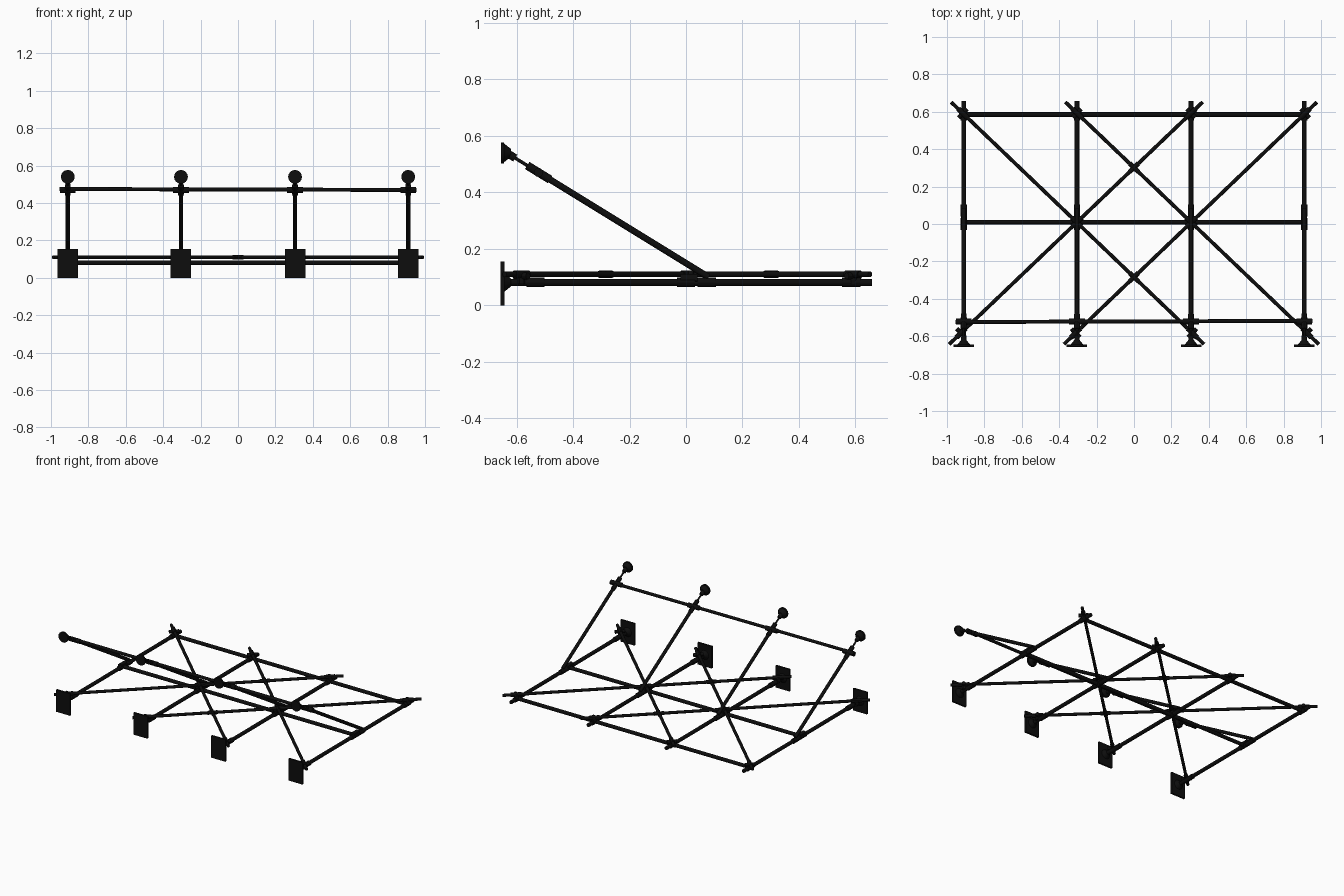
import bpy
from mathutils import Vector

cube = bpy.data.objects.get("Cube")
if cube:
    bpy.data.objects.remove(cube)

# One matt black paint for the whole frame
black = bpy.data.materials.new("black_steel")
black.use_nodes = True
black.diffuse_color = (0.004, 0.004, 0.004, 1)
black.node_tree.nodes["Principled BSDF"].inputs["Base Color"].default_value = (0.004, 0.004, 0.004, 1)


def finish(name):
    obj = bpy.context.object
    obj.name = name
    obj.data.materials.append(black)
    return obj


def tube(name, a, b, r, r_end=None, sides=16):
    """Round bar or cone from a to b."""
    a, b = Vector(a), Vector(b)
    d = b - a
    bpy.ops.mesh.primitive_cone_add(vertices=sides, radius1=r, radius2=r if r_end is None else r_end,
                                    depth=d.length, location=(a + b) / 2,
                                    rotation=d.to_track_quat('Z', 'Y').to_euler())
    bpy.ops.object.shade_smooth_by_angle()
    return finish(name)


def sleeve(name, centre, direction, length=0.065, r=0.017):
    c, d = Vector(centre), Vector(direction).normalized() * length / 2
    return tube(name, c - d, c + d, r, sides=12)


def box(name, centre, size):
    bpy.ops.mesh.primitive_cube_add(size=1, location=centre)
    obj = bpy.context.object
    obj.scale = size
    bpy.ops.object.transform_apply(location=False, rotation=False)
    return finish(name)


ZB, ZD = 0.081, 0.11          # beam level, brace level
BACK, MID, WALL = 0.585, 0.01, -0.65
COLUMNS = (-0.91, -0.305, 0.305, 0.91)

# Cross beams
for name, y in (("outer_cross_beam", BACK), ("middle_cross_beam", MID)):
    tube(name, (-0.915, y, ZB), (0.915, y, ZB), 0.0125)

rod_low, rod_high = Vector((0, 0.08, 0.1)), Vector((0, WALL + 0.01, 0.543))
rod_dir = rod_high - rod_low


def rod_at(x, y):
    p = rod_low + rod_dir * ((y - rod_low.y) / rod_dir.y)
    return Vector((x, p.y, p.z))


for x in COLUMNS:
    # Long beam, wall plate and its socket
    tube("long_beam", (x, WALL, ZB), (x, 0.658, ZB), 0.0125)
    box("wall_plate", (x, WALL, 0.0775), (0.11, 0.013, 0.155))
    tube("beam_socket", (x, -0.645, ZB), (x, -0.62, ZB), 0.034, 0.014)
    # Sleeves where beams and rods meet
    for y in (-0.533, 0.0, 0.073, BACK):
        sleeve("beam_sleeve", (x, y, ZB), (0, 1, 0))
    sleeve("middle_coupler", (x, MID, 0.095), (0, 1, 0), 0.06, 0.016)
    # Slanted tie rod with a thin threaded end
    tube("tie_rod", rod_at(x, 0.08), rod_at(x, -0.5), 0.0115)
    tube("tie_rod_thread", rod_at(x, -0.49), rod_at(x, -0.64), 0.006)
    sleeve("tie_rod_sleeve", rod_at(x, -0.522), rod_dir, 0.095, 0.015)
    tube("tie_rod_end", rod_at(x, -0.605), rod_at(x, -0.645), 0.014)
    # Round wall anchor
    tube("wall_anchor_disc", (x, -0.656, 0.54), (x, -0.644, 0.54), 0.037)
    tube("wall_anchor_cone", (x, -0.644, 0.54), (x, -0.62, 0.54), 0.033, 0.014)
    sleeve("stay_coupler", rod_at(x, -0.522), (1, 0, 0), 0.085, 0.016)

# Upper stay bar joining the tie rods
tube("upper_stay_bar", (-0.955, -0.524, 0.475), (0.955, -0.518, 0.47), 0.0105)

# Diagonal braces, mirrored left to right
for s in (-1, 1):
    for start, end in (((-0.978, 0.652), (0.375, -0.643)), ((-0.367, 0.652), (0.988, -0.643))):
        a, b = Vector((s * start[0], start[1], ZD)), Vector((s * end[0], end[1], ZD))
        d = b - a
        across = Vector((d.y, -d.x, 0))
        tube("diagonal_brace", a, b, 0.01)
        # Swivel couplers near both ends
        for y in (0.592, -0.583):
            p = a + d * ((y - a.y) / d.y)
            sleeve("brace_sleeve", p, d, 0.07, 0.014)
            sleeve("brace_clamp", p - Vector((0, 0, 0.006)), across, 0.065, 0.012)
            sleeve("brace_pin", (p.x, p.y, 0.095), (0, 0, 1), 0.04, 0.013)
        # Coupler where the brace passes over the middle beam
        p = a + d * ((MID - a.y) / d.y)
        sleeve("brace_middle_sleeve", p, d, 0.07, 0.014)
        # Coupler where two braces cross on the centre line
        p = a + d * (-a.x / d.x)
        sleeve("brace_crossing_sleeve", p, d, 0.065, 0.013)
